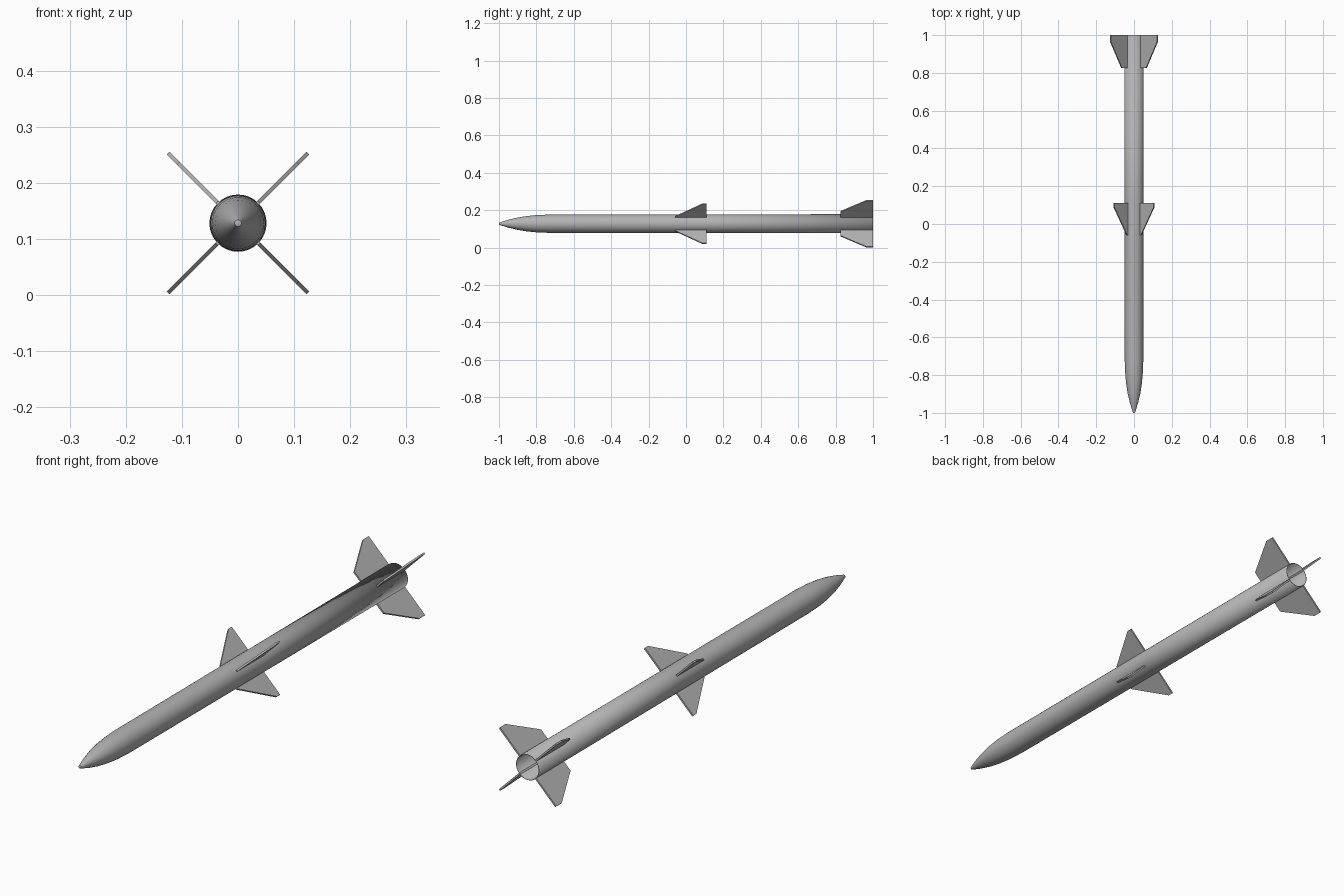
import bpy, bmesh, math
from mathutils import Matrix, Vector

cube = bpy.data.objects.get("Cube")
if cube:
    bpy.data.objects.remove(cube, do_unlink=True)

AXIS_Z = 0.128
SIDES = 32

grey = bpy.data.materials.new("body grey")
grey.use_nodes = True
grey.diffuse_color = (0.45, 0.45, 0.45, 1)
grey.node_tree.nodes["Principled BSDF"].inputs["Base Color"].default_value = grey.diffuse_color


def add_object(name, bm):
    bmesh.ops.recalc_face_normals(bm, faces=bm.faces)
    mesh = bpy.data.meshes.new(name)
    bm.to_mesh(mesh)
    bm.free()
    mesh.materials.append(grey)
    obj = bpy.data.objects.new(name, mesh)
    bpy.context.collection.objects.link(obj)
    return obj


# Slender body: a (y, radius) profile turned about the long axis, open at the tail
profile = [(-1, 0), (-0.998, 0.006), (-0.95, 0.021), (-0.9, 0.033), (-0.85, 0.041),
           (-0.8, 0.046), (-0.73, 0.049), (0.1, 0.05), (1, 0.051)]
bm = bmesh.new()
verts = [bm.verts.new((r, y, 0)) for y, r in profile]
edges = [bm.edges.new(pair) for pair in zip(verts, verts[1:])]
bmesh.ops.spin(bm, geom=verts + edges, cent=(0, 0, 0), axis=(0, 1, 0),
               angle=math.tau, steps=SIDES)
bmesh.ops.remove_doubles(bm, verts=bm.verts, dist=0.0001)
body = add_object("body_tube", bm)
body.location.z = AXIS_Z

# Thin wall, so the tail reads as an open nozzle
wall = body.modifiers.new("wall", "SOLIDIFY")
wall.thickness = 0.002
wall.offset = -1

bpy.ops.object.select_all(action="DESELECT")
body.select_set(True)
bpy.context.view_layer.objects.active = body
bpy.ops.object.shade_smooth_by_angle(angle=math.radians(35))


def add_fin(name, outline, angle, thickness=0.007):
    """Flat plate from a (y, distance from axis) outline, turned about the body."""
    bm = bmesh.new()
    face = bm.faces.new([bm.verts.new((r, y, -thickness / 2)) for y, r in outline])
    out = bmesh.ops.extrude_face_region(bm, geom=[face])
    top = [v for v in out["geom"] if isinstance(v, bmesh.types.BMVert)]
    bmesh.ops.translate(bm, verts=top, vec=Vector((0, 0, thickness)))
    turn = Matrix.Translation((0, 0, AXIS_Z)) @ Matrix.Rotation(-angle, 4, "Y")
    bmesh.ops.transform(bm, matrix=turn, verts=bm.verts)
    add_object(name, bm)


# Two sets of four fins in an X layout
wing = [(-0.06, 0.047), (-0.06, 0.053), (0.09, 0.151), (0.11, 0.151), (0.11, 0.047)]
tail = [(0.825, 0.047), (0.825, 0.092), (0.965, 0.176), (1, 0.176), (1, 0.048)]
corners = ["upper_left", "upper_right", "lower_right", "lower_left"]
for i, corner in enumerate(corners):
    angle = math.radians(45 + 90 * i)
    add_fin("middle_fin_" + corner, wing, angle)
    add_fin("tail_fin_" + corner, tail, angle)
